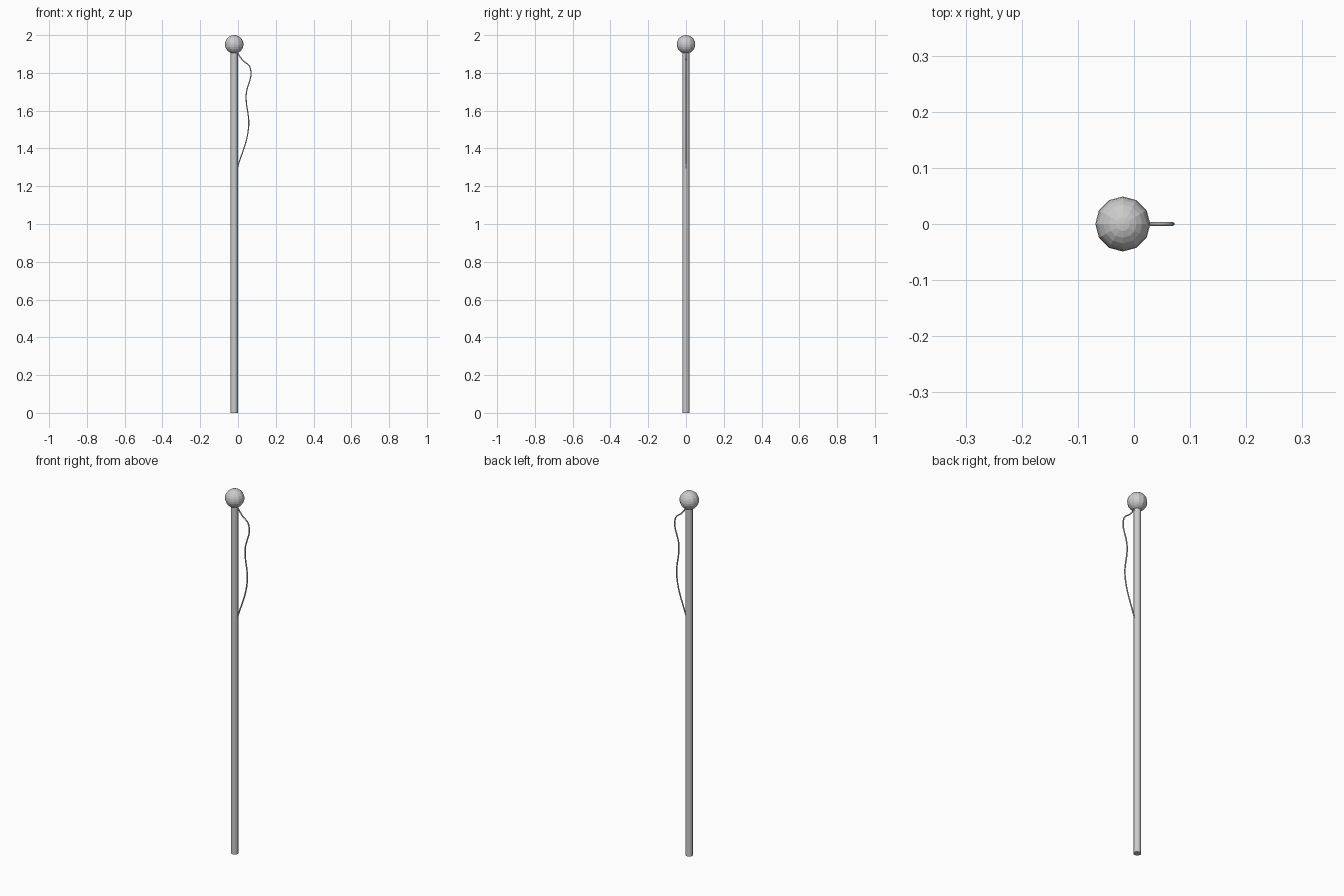
import bpy

if "Cube" in bpy.data.objects:
    bpy.data.objects.remove(bpy.data.objects["Cube"])

AXIS_X = -0.02

# Pole
bpy.ops.mesh.primitive_cylinder_add(vertices=12, radius=0.019, depth=1.92,
                                    location=(AXIS_X, 0, 0.96))
bpy.context.object.name = "pole"
bpy.ops.object.shade_smooth_by_angle()

# Faceted ball finial
bpy.ops.mesh.primitive_uv_sphere_add(segments=12, ring_count=12, radius=0.049,
                                     location=(AXIS_X, 0, 1.951))
bpy.context.object.name = "ball_finial"

# Slack rope hanging between two points on the pole
path = [(-0.008, 1.913), (0.024, 1.868), (0.064, 1.828),
        (0.043, 1.68), (0.056, 1.51), (-0.006, 1.289)]
curve = bpy.data.curves.new("rope", "CURVE")
curve.dimensions = "3D"
curve.bevel_depth = 0.0035
curve.bevel_resolution = 1
curve.resolution_u = 8
curve.use_fill_caps = True
spline = curve.splines.new("BEZIER")
spline.bezier_points.add(len(path) - 1)
for point, (x, z) in zip(spline.bezier_points, path):
    point.co = (x, 0, z)
    point.handle_left_type = point.handle_right_type = "AUTO"
rope = bpy.data.objects.new("rope", curve)
bpy.context.collection.objects.link(rope)
